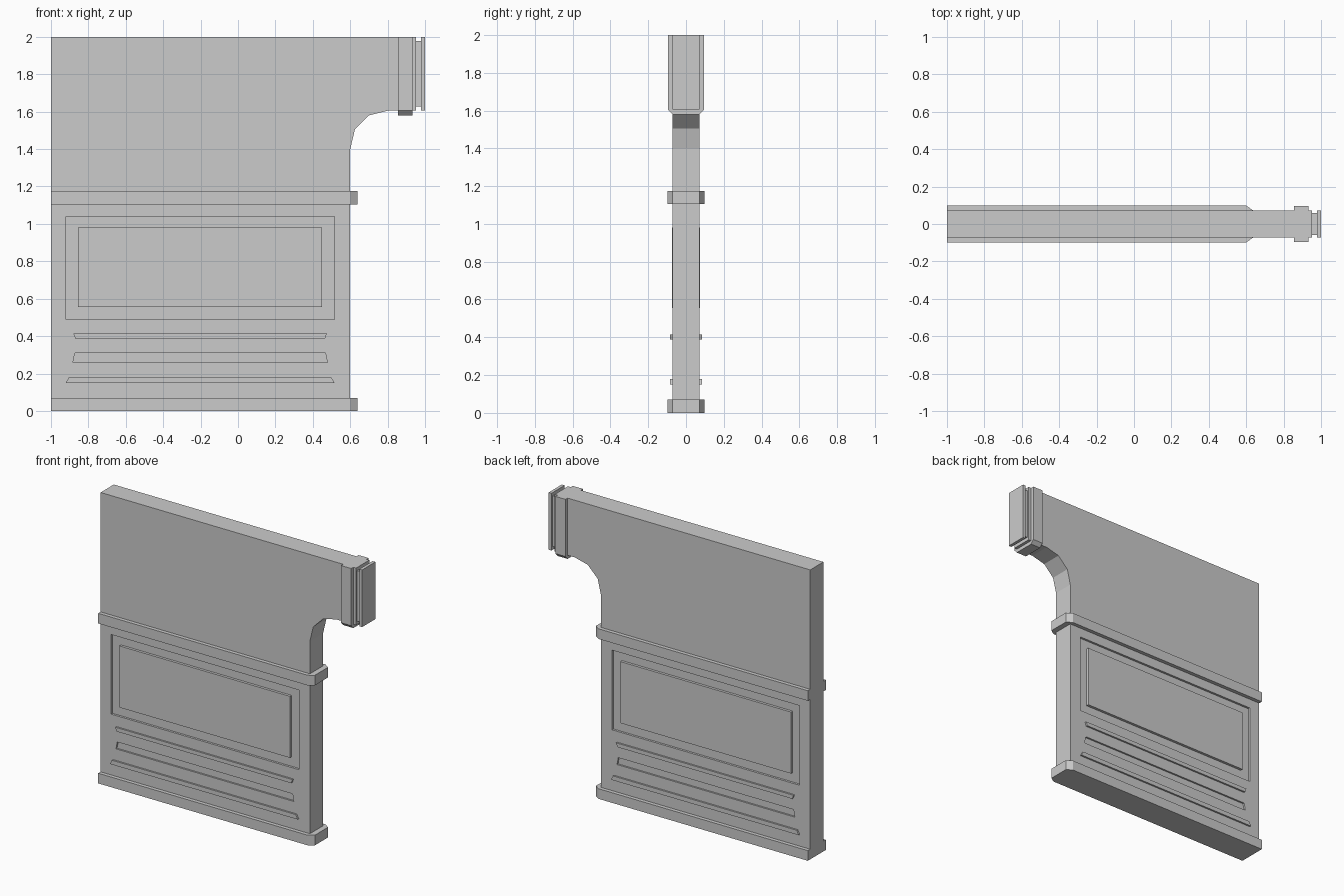
import bpy, bmesh
from mathutils import Vector

cube = bpy.data.objects.get("Cube")
if cube:
    bpy.data.objects.remove(cube, do_unlink=True)

grey = bpy.data.materials.new("plain_grey")
grey.use_nodes = True
COLOUR = (0.6, 0.6, 0.6, 1)
grey.diffuse_color = COLOUR
grey.node_tree.nodes["Principled BSDF"].inputs["Base Color"].default_value = COLOUR


def prism(name, profile, axis, start, end):
    """Extrude a 2D profile along an axis; the profile fills the other two axes in order."""
    bm = bmesh.new()

    def point(p, depth):
        co = list(p)
        co.insert("xyz".index(axis), depth)
        return bm.verts.new(co)

    face = bm.faces.new([point(p, start) for p in profile])
    side = bmesh.ops.extrude_face_region(bm, geom=[face])["geom"]
    shift = Vector([(end - start) if a == axis else 0 for a in "xyz"])
    bmesh.ops.translate(bm, vec=shift, verts=[v for v in side if isinstance(v, bmesh.types.BMVert)])
    bmesh.ops.recalc_face_normals(bm, faces=bm.faces)
    mesh = bpy.data.meshes.new(name)
    bm.to_mesh(mesh)
    bm.free()
    mesh.materials.append(grey)
    obj = bpy.data.objects.new(name, mesh)
    bpy.context.collection.objects.link(obj)
    return obj


def rect(a0, b0, a1, b1):
    return [(a0, b0), (a1, b0), (a1, b1), (a0, b1)]


def slat(z0, z1, bottom, top):
    """Trapezoid outline about the panel centre, given its half widths."""
    mid = -0.2025
    return [(mid - bottom, z0), (mid + bottom, z0), (mid + top, z1), (mid - top, z1)]


def cut(target, cutter):
    mod = target.modifiers.new("recess", "BOOLEAN")
    mod.operation, mod.solver, mod.object = "DIFFERENCE", "EXACT", cutter
    cutter.hide_render = True
    bpy.context.view_layer.objects.active = target
    bpy.ops.object.modifier_apply(modifier=mod.name)
    bpy.data.objects.remove(cutter, do_unlink=True)


HALF = 0.072    # half thickness of the wall
LEDGE = 0.098   # half thickness of the ledges

# Wall with a faceted half arch under the arm
wall = prism("wall", [(-1, 0), (0.6, 0), (0.6, 1.4), (0.625, 1.505), (0.7, 1.58),
                      (0.8, 1.605), (0.953, 1.605), (0.953, 2), (-1, 2)], "y", -HALF, HALF)

# Panels and slats on both faces
for side, label in ((-1, "front"), (1, "back")):
    cut(wall, prism("panel_cutter", rect(-0.92, 0.49, 0.515, 1.04), "y",
                    side * (HALF - 0.015), side * 0.2))
    cut(wall, prism("groove_cutter", slat(0.26, 0.31, 0.68, 0.67), "y",
                    side * (HALF - 0.012), side * 0.2))
    prism(label + "_panel", rect(-0.855, 0.555, 0.45, 0.98), "y",
          side * (HALF - 0.015), side * (HALF + 0.003))
    for place, shape in (("upper", slat(0.388, 0.415, 0.668, 0.678)),
                         ("lower", slat(0.15, 0.18, 0.718, 0.702))):
        prism(f"{label}_{place}_slat", shape, "y", side * HALF, side * 0.084)

# Ledges wrapping the right-hand corner with chamfers
ledge = [(-1, -LEDGE), (0.6, -LEDGE), (0.638, -HALF), (0.638, HALF), (0.6, LEDGE), (-1, LEDGE)]
prism("base_ledge", ledge, "z", 0, 0.07)
prism("middle_ledge", ledge, "z", 1.105, 1.175)

# Collar, recessed neck and end plate of the arm
prism("arm_collar", [(-0.095, 2), (-0.095, 1.605), (-HALF, 1.58), (HALF, 1.58),
                     (0.095, 1.605), (0.095, 2)], "x", 0.855, 0.932)
prism("arm_neck", rect(-0.06, 1.628, 0.06, 1.978), "x", 0.953, 0.978)
prism("arm_end_plate", rect(-HALF, 1.605, HALF, 2), "x", 0.978, 1)
